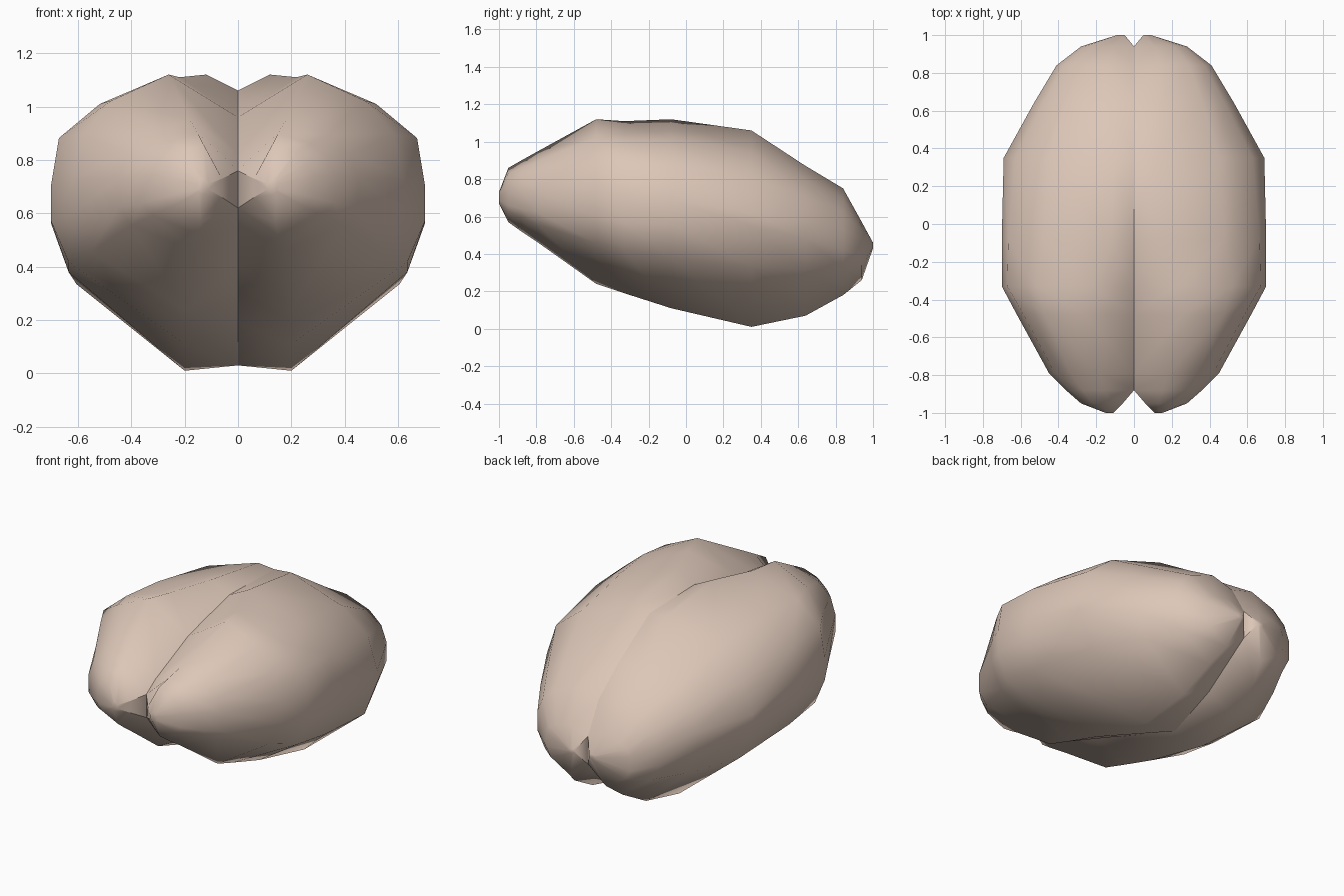
import bpy
import bmesh

cube = bpy.data.objects.get("Cube")
if cube:
    bpy.data.objects.remove(cube, do_unlink=True)

skin = bpy.data.materials.new("pale pink beige")
skin.use_nodes = True
colour = (0.72, 0.57, 0.48, 1)
skin.diffuse_color = colour
skin.node_tree.nodes["Principled BSDF"].inputs["Base Color"].default_value = colour

# Cross-sections from front to back:
# y, inner x, inner top z, crest x, crest z, outer x, upper side z, lower side z,
# base x, base z, inner base z, fullness of the flank
SECTIONS = [
    (-1.0, .11, .71, .13, .73, .15, .71, .69, .13, .67, .69, 1),
    (-.95, .06, .73, .13, .86, .28, .74, .66, .14, .57, .66, .93),
    (-.88, 0, .76, .15, .90, .36, .74, .64, .15, .52, .62, .93),
    (-.79, 0, .82, .18, .95, .45, .73, .62, .17, .46, .56, .94),
    (-.48, 0, .96, .26, 1.12, .62, .73, .60, .20, .24, .40, .96),
    (-.33, 0, 1.0, .22, 1.11, .70, .71, .57, .20, .19, .31, 1),
    (-.08, 0, 1.06, .12, 1.12, .70, .69, .56, .20, .11, .19, 1),
    (.35, 0, 1.05, .11, 1.06, .69, .62, .55, .20, .01, .03, .95),
    (.64, 0, .87, .14, .87, .53, .58, .48, .18, .07, .15, .93),
    (.84, 0, .71, .14, .75, .41, .53, .42, .16, .18, .29, .92),
    (.94, 0, .53, .11, .57, .28, .48, .39, .12, .26, .36, .95),
    (1.0, .05, .45, .06, .46, .09, .45, .44, .07, .43, .44, 1),
]


def mix(a, b, t):
    return a + (b - a) * t


def outline(y, xi, zi, xc, zc, xo, zu, zl, xb, zb, zib, full):
    """Half outline running from the groove over the crest and down to the base."""
    points = [(xi, zi), (xc, zc),
              (mix(xc, xo, .62 * full), mix(zc, zu, .25)),
              (mix(xc, xo, .94 * full), mix(zc, zu, .57)),
              (xo, zu), (xo, zl),
              (mix(xb, xo, .87 * full), mix(zb, zl, .6)),
              (xb, zb), (xi, zib)]
    return [(x, y, z) for x, z in points]


def make_lobe(name, side):
    bm = bmesh.new()
    rings = [[bm.verts.new((side * x, y, z)) for x, y, z in outline(*s)]
             for s in SECTIONS]
    for a, b in zip(rings, rings[1:]):
        for i in range(len(a)):
            j = (i + 1) % len(a)
            bm.faces.new((a[i], a[j], b[j], b[i]))
    bm.faces.new(rings[0])
    bm.faces.new(rings[-1])
    bmesh.ops.recalc_face_normals(bm, faces=bm.faces)
    for face in bm.faces:
        face.smooth = True
    # The flat inner wall meets the rounded surface in a crisp edge
    for a, b in zip(rings, rings[1:]):
        for k in (0, -1):
            bm.edges.get((a[k], b[k])).smooth = False
    mesh = bpy.data.meshes.new(name)
    bm.to_mesh(mesh)
    bm.free()
    mesh.materials.append(skin)
    lobe = bpy.data.objects.new(name, mesh)
    bpy.context.collection.objects.link(lobe)


# Two mirrored lobes meeting along the central groove
make_lobe("left_lobe", 1)
make_lobe("right_lobe", -1)
